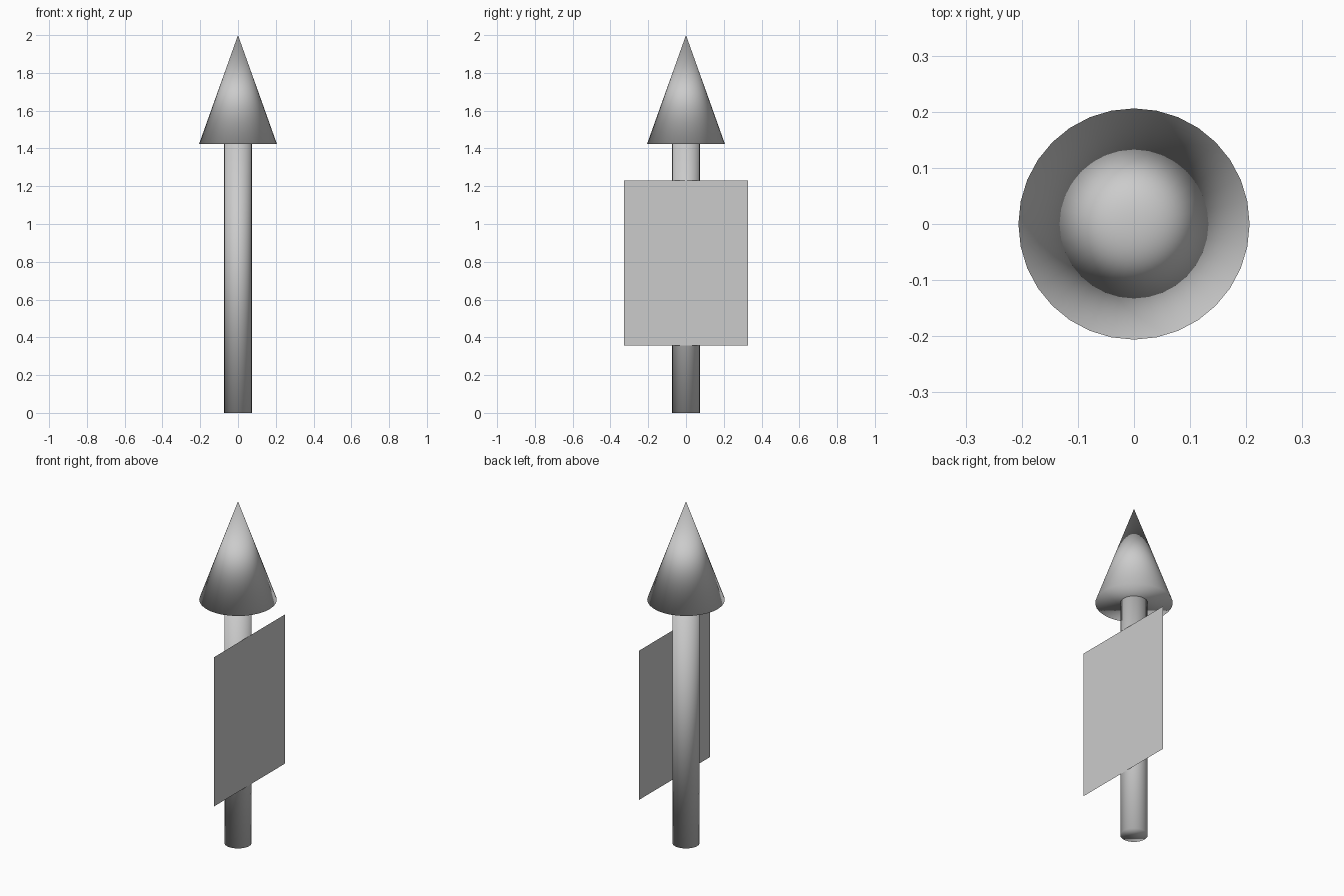
import bpy
import bmesh
from mathutils import Matrix

cube = bpy.data.objects.get("Cube")
if cube:
    bpy.data.objects.remove(cube, do_unlink=True)

# Plain grey for every part
grey = bpy.data.materials.new("light_grey")
grey.use_nodes = True
colour = (0.6, 0.6, 0.6, 1.0)
grey.diffuse_color = colour
grey.node_tree.nodes["Principled BSDF"].inputs["Base Color"].default_value = colour


def add_object(name, bm, smooth):
    mesh = bpy.data.meshes.new(name)
    bmesh.ops.recalc_face_normals(bm, faces=bm.faces)
    for face in bm.faces:
        face.smooth = smooth
    bm.to_mesh(mesh)
    bm.free()
    mesh.materials.append(grey)
    obj = bpy.data.objects.new(name, mesh)
    bpy.context.scene.collection.objects.link(obj)
    return obj


def add_round(name, bottom, top, r_bottom, r_top):
    """Capped cone or cylinder, smooth across its rims."""
    bm = bmesh.new()
    bmesh.ops.create_cone(
        bm, cap_ends=True, segments=32, radius1=r_bottom, radius2=r_top,
        depth=top - bottom, matrix=Matrix.Translation((0, 0, (bottom + top) / 2)))
    bmesh.ops.remove_doubles(bm, verts=bm.verts, dist=0.0001)
    return add_object(name, bm, True)


# Post and pointed tip
add_round("post", 0, 1.424, 0.073, 0.073)
add_round("pointed_tip", 1.424, 2, 0.206, 0)

# Flat panel resting against the left side of the post
x, half_width, low, high = 0.0735, 0.328, 0.357, 1.231
bm = bmesh.new()
corners = [(x, -half_width, low), (x, half_width, low),
           (x, half_width, high), (x, -half_width, high)]
bm.faces.new([bm.verts.new(c) for c in corners])
panel = add_object("panel", bm, False)
